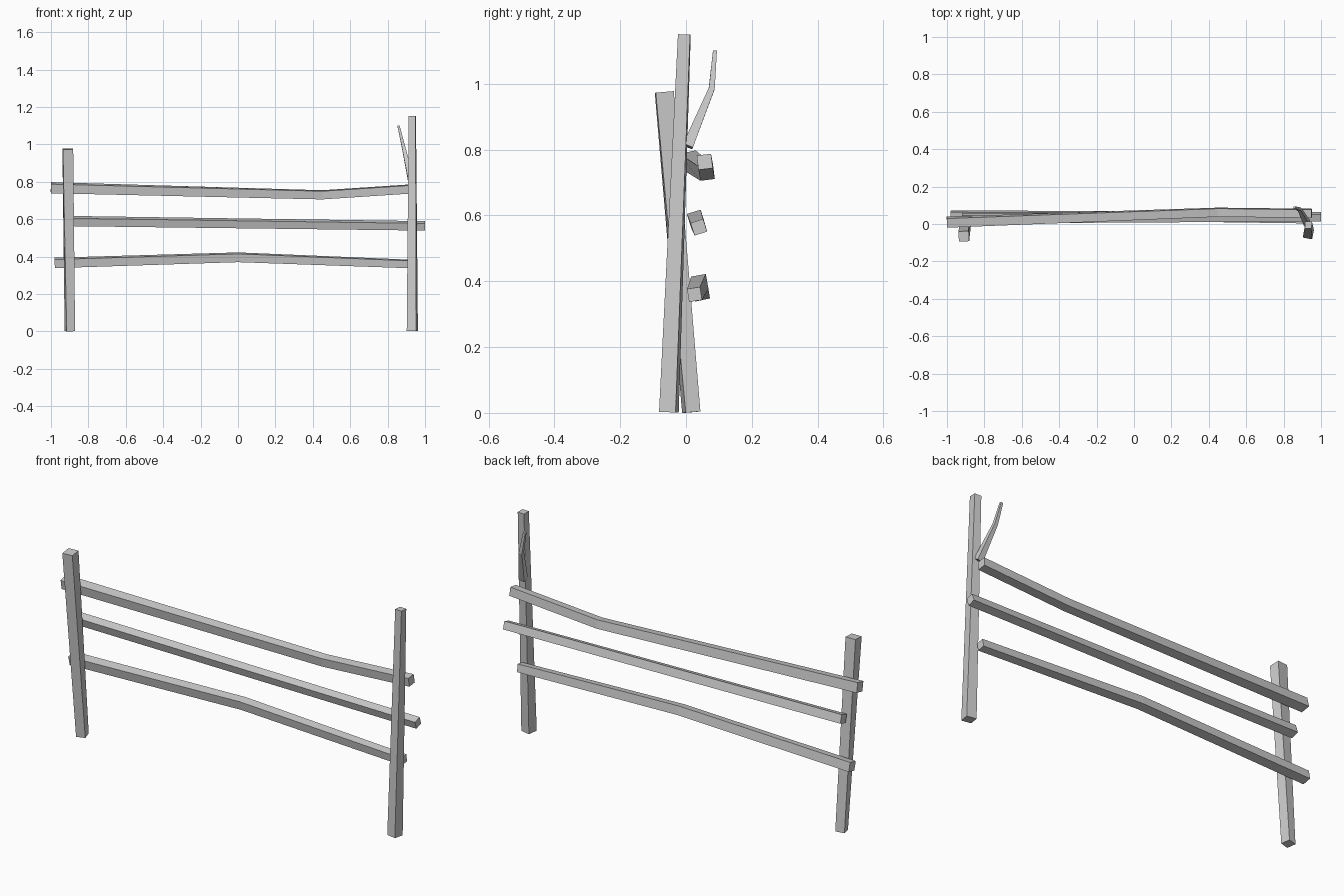
import bpy, bmesh
from math import cos, sin, pi, radians
from mathutils import Vector

if "Cube" in bpy.data.objects:
    bpy.data.objects.remove(bpy.data.objects["Cube"], do_unlink=True)

wood = bpy.data.materials.new("weathered_grey_wood")
wood.use_nodes = True
grey = (0.6, 0.6, 0.6, 1)
wood.diffuse_color = grey
wood.node_tree.nodes["Principled BSDF"].inputs["Base Color"].default_value = grey


def beam(name, stations, side):
    """Square timber swept through stations of (point, width, twist in degrees).
    side is the direction that the untwisted section is aligned to."""
    bm = bmesh.new()
    points = [Vector(p) for p, _, _ in stations]
    rings = []
    for i, (_, width, twist) in enumerate(stations):
        before = points[max(i - 1, 0)]
        after = points[min(i + 1, len(points) - 1)]
        axis = (after - before).normalized()
        v = axis.cross(Vector(side)).normalized()
        u = v.cross(axis)
        ring = []
        for k in range(4):
            a = radians(twist) + pi / 4 + k * pi / 2
            offset = (u * cos(a) + v * sin(a)) * width / 2 ** 0.5
            ring.append(bm.verts.new(points[i] + offset))
        rings.append(ring)
    for a, b in zip(rings, rings[1:]):
        for k in range(4):
            n = (k + 1) % 4
            bm.faces.new((a[k], a[n], b[n], b[k]))
    bm.faces.new(rings[0][::-1])
    bm.faces.new(rings[-1])
    bmesh.ops.recalc_face_normals(bm, faces=bm.faces)
    mesh = bpy.data.meshes.new(name)
    bm.to_mesh(mesh)
    bm.free()
    mesh.materials.append(wood)
    bpy.context.collection.objects.link(bpy.data.objects.new(name, mesh))


# Leaning posts
X, Y = (1, 0, 0), (0, 1, 0)
beam("right_post", [((-0.899, 0.016, 0.002), 0.046, 14),
                    ((-0.91, -0.066, 0.975), 0.055, 3)], X)
beam("left_post", [((0.932, -0.052, 0.002), 0.051, -11),
                   ((0.932, -0.005, 1.15), 0.037, -3)], X)

# Crooked rails behind the posts
beam("top_rail", [((-1.0, 0.01, 0.768), 0.05, 12),
                  ((0.45, 0.063, 0.73), 0.044, 7),
                  ((0.95, 0.057, 0.763), 0.044, 7)], Y)
beam("middle_rail", [((-0.92, 0.03, 0.59), 0.044, 17),
                     ((1.0, 0.039, 0.564), 0.04, 18)], Y)
beam("bottom_rail", [((-0.98, 0.045, 0.366), 0.047, 12),
                     ((0.0, 0.042, 0.396), 0.045, 10),
                     ((0.93, 0.026, 0.36), 0.04, 9)], Y)

# Bent twig growing from the taller post
beam("twig", [((0.925, 0.005, 0.81), 0.032, 0),
              ((0.885, 0.078, 0.985), 0.018, 0),
              ((0.858, 0.088, 1.1), 0.012, 0)], X)
